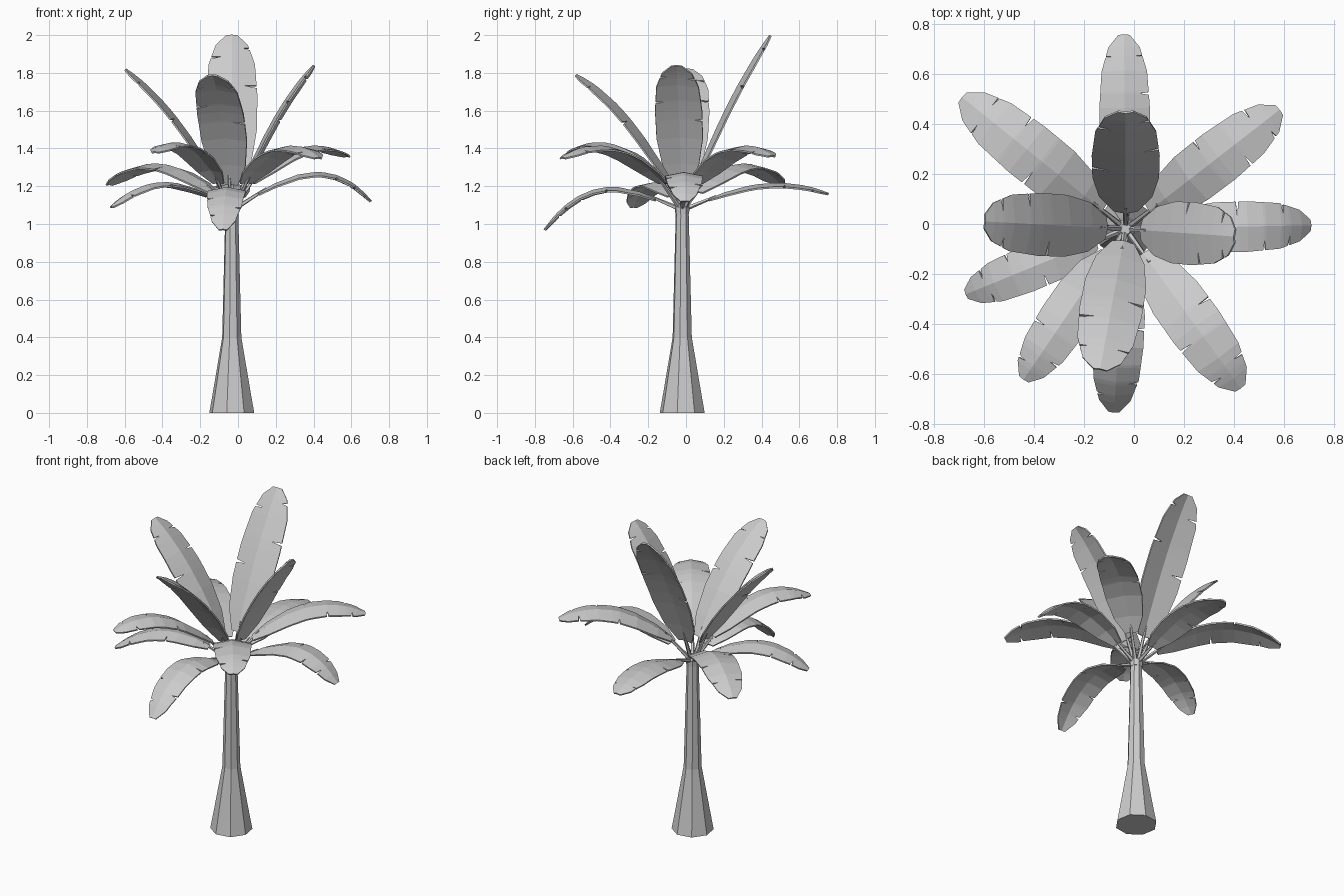
import bpy, bmesh, math, random
from mathutils import Vector

random.seed(4)
if "Cube" in bpy.data.objects:
    bpy.data.objects.remove(bpy.data.objects["Cube"])

grey = bpy.data.materials.new("plain_grey")
grey.use_nodes = True
grey.diffuse_color = (0.6, 0.6, 0.6, 1)
grey.node_tree.nodes["Principled BSDF"].inputs["Base Color"].default_value = grey.diffuse_color

CENTRE = Vector((-0.033, -0.02, 0))
UP = Vector((0, 0, 1))


def finish(name, bm):
    bmesh.ops.recalc_face_normals(bm, faces=bm.faces[:])
    mesh = bpy.data.meshes.new(name)
    bm.to_mesh(mesh)
    bm.free()
    mesh.materials.append(grey)
    obj = bpy.data.objects.new(name, mesh)
    bpy.context.collection.objects.link(obj)
    return obj


def tube(name, rings, sides):
    """Loft capped rings, each given as (centre, radius, axis)."""
    bm = bmesh.new()
    loops = []
    for centre, radius, axis in rings:
        a = axis.cross(Vector((0, 1, 0))).normalized()
        b = axis.cross(a).normalized()
        angles = [math.tau * (i + 0.72) / sides for i in range(sides)]
        loops.append([bm.verts.new(centre + radius * (a * math.cos(t) + b * math.sin(t)))
                      for t in angles])
    for low, high in zip(loops, loops[1:]):
        for i in range(sides):
            j = (i + 1) % sides
            bm.faces.new((low[i], low[j], high[j], high[i]))
    bm.faces.new(loops[0])
    bm.faces.new(loops[-1])
    return finish(name, bm)


# Flared eight-sided trunk and the small crown on top
trunk = [(0, 0.122), (0.1, 0.104), (0.4, 0.052), (1.06, 0.035)]
tube("trunk", [(CENTRE + UP * z, r, UP) for z, r in trunk], 8)
crown = [(1.05, 0.037), (1.09, 0.04), (1.11, 0.022)]
tube("crown", [(CENTRE + UP * z, r, UP) for z, r in crown], 8)

# Half width of a blade along its length, as a share of the widest part
OUTLINE = [(0, 0.35), (0.12, 0.78), (0.3, 0.98), (0.52, 1), (0.76, 0.9), (0.92, 0.62), (1, 0.22)]


def share(t):
    for (t0, w0), (t1, w1) in zip(OUTLINE, OUTLINE[1:]):
        if t <= t1:
            return w0 + (w1 - w0) * (t - t0) / (t1 - t0)
    return OUTLINE[-1][1]


def leaf(name, tip, width, base_r, base_z, arch_z, bend):
    """Ridged, arching blade with torn edges, on a thin stalk."""
    tip = Vector(tip)
    flat = tip - CENTRE
    flat.z = 0
    out = flat.normalized()
    side = out.cross(UP)
    base = CENTRE + out * base_r + UP * base_z
    control = base.lerp(tip, bend)
    control.z = arch_z

    # Rows carry the left and right edge scale, pulled in at each tear
    rows = [(t, 1, 1) for t, _ in OUTLINE]
    gap = 0.009
    for near, far, left in ((0.42, 0.82, True), (0.62, 0.85, False)):
        for spot in (near, far):
            t = spot + random.uniform(-0.04, 0.04)
            cut = random.uniform(0.45, 0.65)
            rows += [(t - gap, 1, 1), (t + gap, 1, 1),
                     (t, cut if left else 1, 1 if left else cut)]
    rows.sort()

    bm = bmesh.new()
    strips = []
    for t, left, right in rows:
        point = base * (1 - t) ** 2 + control * 2 * t * (1 - t) + tip * t * t
        tangent = ((control - base) * (1 - t) + (tip - control) * t).normalized()
        normal = side.cross(tangent).normalized()
        half = width / 2 * share(t)
        verts = [bm.verts.new(point + side * half * s - normal * 0.2 * half * abs(s))
                 for s in (-left, 0, right)]
        strips.append(verts)
    for a, b in zip(strips, strips[1:]):
        for i in range(2):
            bm.faces.new((a[i], a[i + 1], b[i + 1], b[i]))
    blade = finish(name, bm)
    solid = blade.modifiers.new("thickness", "SOLIDIFY")
    solid.thickness = 0.009
    solid.offset = 0

    # Stalk from the crown into the underside of the blade
    root = CENTRE + out * 0.015 + UP * 1.08
    end = base + (control - base) * 0.12
    axis = (end - root).normalized()
    tube(name + "_stalk", [(root, 0.013, axis), (end, 0.007, axis)], 5)


# Upright leaves
leaf("upright_leaf_back", (-0.033, 0.445, 2.0), 0.27, 0.065, 1.23, 1.73, 0.5)
leaf("upright_leaf_front", (-0.135, -0.58, 1.79), 0.25, 0.05, 1.21, 1.67, 0.5)
leaf("upright_leaf_left", (0.4, -0.05, 1.84), 0.25, 0.06, 1.22, 1.66, 0.5)
leaf("upright_leaf_right", (-0.595, 0.01, 1.82), 0.25, 0.075, 1.23, 1.66, 0.5)

# Diagonal arching leaves
leaf("arching_leaf_back_left", (0.58, 0.455, 1.36), 0.22, 0.12, 1.22, 1.51, 0.52)
leaf("arching_leaf_front_left", (0.425, -0.655, 1.35), 0.22, 0.12, 1.22, 1.52, 0.54)
leaf("arching_leaf_front_right", (-0.44, -0.62, 1.38), 0.2, 0.12, 1.22, 1.53, 0.52)
leaf("arching_leaf_back_right", (-0.685, 0.505, 1.21), 0.23, 0.12, 1.17, 1.44, 0.54)

# Low drooping leaves
leaf("low_leaf_left", (0.705, -0.005, 1.12), 0.2, 0.14, 1.16, 1.4, 0.62)
leaf("low_leaf_front", (-0.08, -0.75, 0.97), 0.2, 0.14, 1.13, 1.31, 0.59)
leaf("low_leaf_back", (-0.04, 0.755, 1.16), 0.2, 0.14, 1.13, 1.28, 0.54)
leaf("low_leaf_right", (-0.67, -0.28, 1.09), 0.18, 0.13, 1.15, 1.31, 0.56)
